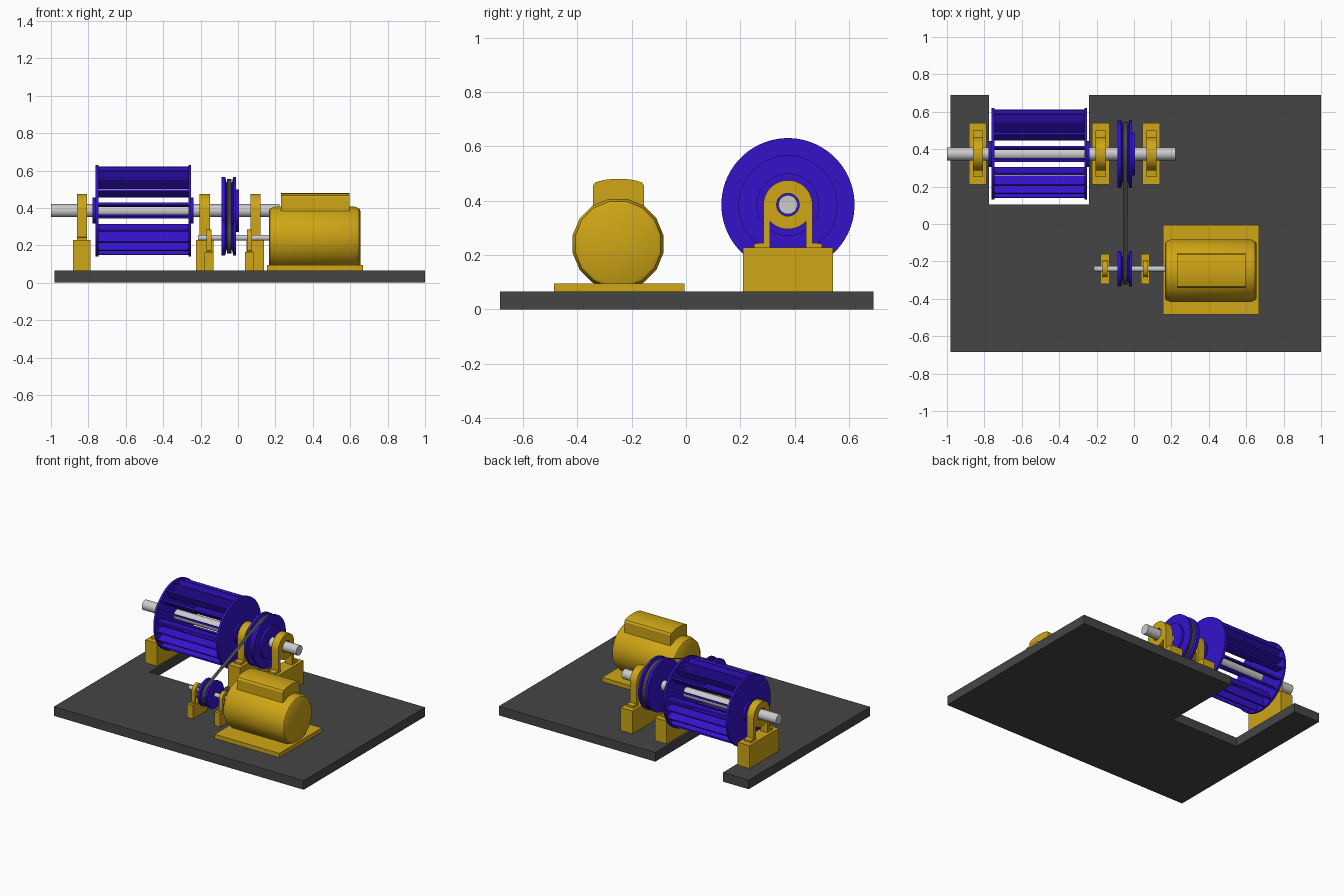
import bpy, bmesh
from math import sin, cos, pi, radians, atan2, acos, hypot
from mathutils import Matrix

if "Cube" in bpy.data.objects:
    bpy.data.objects.remove(bpy.data.objects["Cube"])


def material(name, rgb):
    m = bpy.data.materials.new(name)
    m.diffuse_color = (*rgb, 1)
    m.use_nodes = True
    m.node_tree.nodes["Principled BSDF"].inputs["Base Color"].default_value = m.diffuse_color
    return m


YELLOW = material("yellow_paint", (0.62, 0.38, 0.008))
BLUE = material("blue_paint", (0.035, 0.006, 0.6))
DARK = material("dark_steel", (0.06, 0.06, 0.06))
SIDE = (pi / 2, 0, pi / 2)          # local x,y -> world y,z


def finish(name, bm, mat, loc=(0, 0, 0), smooth=False):
    me = bpy.data.meshes.new(name)
    bm.to_mesh(me)
    bm.free()
    ob = bpy.data.objects.new(name, me)
    ob.location = loc
    bpy.context.collection.objects.link(ob)
    if mat:
        me.materials.append(mat)
    if smooth:
        bpy.ops.object.select_all(action='DESELECT')
        ob.select_set(True)
        bpy.context.view_layer.objects.active = ob
        bpy.ops.object.shade_smooth_by_angle(angle=radians(32))
    return ob


def lathe(name, profile, loc, mat, n=48):
    """Revolve (x, radius) points around the x axis."""
    bm = bmesh.new()
    rings = [[bm.verts.new((x, r * cos(2 * pi * (i + .5) / n), r * sin(2 * pi * (i + .5) / n)))
              for i in range(n)] for x, r in profile]
    for a, b in zip(rings, rings[1:]):
        for i in range(n):
            j = (i + 1) % n
            bm.faces.new((a[i], a[j], b[j], b[i]))
    bmesh.ops.remove_doubles(bm, verts=bm.verts, dist=1e-5)
    bmesh.ops.recalc_face_normals(bm, faces=bm.faces)
    return finish(name, bm, mat, loc, True)


def rod(name, x0, x1, r, y, z, mat=None, n=32):
    return lathe(name, [(x0, 0), (x0, r), (x1, r), (x1, 0)], (0, y, z), mat, n)


def box(name, x0, x1, y0, y1, z0, z1, mat):
    bm = bmesh.new()
    bmesh.ops.create_cube(bm, size=1, matrix=Matrix.Translation(
        ((x0 + x1) / 2, (y0 + y1) / 2, (z0 + z1) / 2)) @ Matrix.Diagonal((x1 - x0, y1 - y0, z1 - z0, 1)))
    return finish(name, bm, mat)


def prism(name, outlines, half, loc, rot, mat):
    """Extrude flat outlines (later ones are holes)."""
    cu = bpy.data.curves.new(name, 'CURVE')
    cu.dimensions, cu.fill_mode, cu.extrude = '2D', 'BOTH', half
    for pts in outlines:
        sp = cu.splines.new('POLY')
        sp.points.add(len(pts) - 1)
        for p, (u, v) in zip(sp.points, pts):
            p.co = (u, v, 0, 1)
        sp.use_cyclic_u = True
    tmp = bpy.data.objects.new(name + "_curve", cu)
    bpy.context.collection.objects.link(tmp)
    dg = bpy.context.evaluated_depsgraph_get()
    me = bpy.data.meshes.new_from_object(tmp.evaluated_get(dg))
    bpy.data.objects.remove(tmp)
    bm = bmesh.new()
    bm.from_mesh(me)
    bmesh.ops.remove_doubles(bm, verts=bm.verts, dist=1e-5)
    bmesh.ops.recalc_face_normals(bm, faces=bm.faces)
    ob = finish(name, bm, mat, loc, True)
    ob.rotation_euler = rot
    return ob


def arc(r, a0, a1, n):
    return [(r * cos(radians(a0 + (a1 - a0) * i / n)), r * sin(radians(a0 + (a1 - a0) * i / n)))
            for i in range(n + 1)]


# Base plate with notch under the drum
prism("base_plate", [[(-.98, -.685), (1, -.685), (1, .69), (-.24, .69), (-.24, .105),
                      (-.775, .105), (-.775, .69), (-.98, .69)]], .0325, (0, 0, .0325), (0, 0, 0), DARK)

# Shaft positions (y, z)
MY, MZ = .375, .385
SY, SZ = -.24, .24
rod("main_shaft", -1, .223, .035, MY, MZ)
rod("motor_shaft", -.215, .17, .015, SY, SZ)


# Pillow block bearings on plinths
def bearing(name, x, y, z, s):
    outline = ([(-.125, -.157), (-.125, -.143), (-.09, -.14)] + arc(.09, 180, 0, 24)
               + [(.09, -.14), (.125, -.143), (.125, -.157), (.066, -.157)]
               + arc(.09, -43, -137, 12) + [(-.066, -.157)])
    hole = arc(.042, 0, 345, 23)
    prism(name + "_housing", [[(u * s, v * s) for u, v in o] for o in (outline, hole)],
          .027 * s, (x, y, z), SIDE, YELLOW)
    w, d = .047 * s, .165 * s
    box(name + "_plinth", x - w, x + w, y - d, y + d, .065, z - .157 * s, YELLOW)


for i, x in enumerate((-.835, -.178, .093)):
    bearing(f"main_bearing_{i + 1}", x, MY, MZ, 1)
for i, x in enumerate((-.155, .061)):
    bearing(f"motor_bearing_{i + 1}", x, SY, SZ, .49)

# Drum: two end discs, hubs and radial blades
rod("drum_disc_left", -.762, -.747, .245, MY, MZ, BLUE, 64)
rod("drum_disc_right", -.265, -.25, .245, MY, MZ, BLUE, 64)
rod("drum_hub_left", -.777, -.747, .07, MY, MZ, BLUE)
rod("drum_hub_right", -.265, -.238, .07, MY, MZ, BLUE)
bm = bmesh.new()
for i in range(20):
    bmesh.ops.create_cube(bm, size=1, matrix=Matrix.Rotation(2 * pi * (i + .5) / 20, 4, 'X')
                          @ Matrix.Translation((0, .203, 0)) @ Matrix.Diagonal((.49, .07, .011, 1)))
finish("drum_blades", bm, BLUE, (-.506, MY, MZ))

# Grooved pulleys
PX, R1, R2 = -.047, .182, .095


def pulley(name, r, hub, y, z):
    g = r - .03
    lathe(name, [(-.04, 0), (-.04, r), (-.022, r), (-.015, g), (.015, g), (.022, r), (.037, r)]
          + hub, (PX, y, z), BLUE)


pulley("large_pulley", R1, [(.037, .115), (.052, .115), (.052, 0)], MY, MZ)
pulley("small_pulley", R2, [(.037, 0)], SY, SZ)

# Belt: thin ribbon looped around both pulleys
b1, b2 = R1 - .012, R2 - .012
phi = atan2(MZ - SZ, MY - SY)
a = acos((b2 - b1) / hypot(MZ - SZ, MY - SY))
path = []
for cy, cz, r, t0, t1 in ((MY, MZ, b1, phi - a, phi + a), (SY, SZ, b2, phi + a, phi + 2 * pi - a)):
    path += [(cy + r * cos(t0 + (t1 - t0) * k / 24), cz + r * sin(t0 + (t1 - t0) * k / 24)) for k in range(25)]
bm = bmesh.new()
left, right = [[bm.verts.new((PX + o, y, z)) for y, z in path] for o in (-.013, .013)]
for i in range(len(path)):
    j = (i + 1) % len(path)
    bm.faces.new((left[i], left[j], right[j], right[i]))
finish("drive_belt", bm, DARK, smooth=True)

# Motor: foot plate, rounded body, terminal box
box("motor_foot", .155, .668, -.485, -.005, .065, .095, YELLOW)
lathe("motor_body", [(.165, 0), (.165, .148), (.172, .16), (.195, .17), (.625, .17),
                     (.648, .16), (.655, .148), (.655, 0)], (0, -.25, .24), YELLOW, 16)
half = [(.094, -.13), (.094, .075), (.086, .087), (.055, .096), (.02, .1)]
prism("motor_terminal_box", [half + [(-u, v) for u, v in reversed(half)]],
      .183, (.413, -.248, .38), SIDE, YELLOW)
